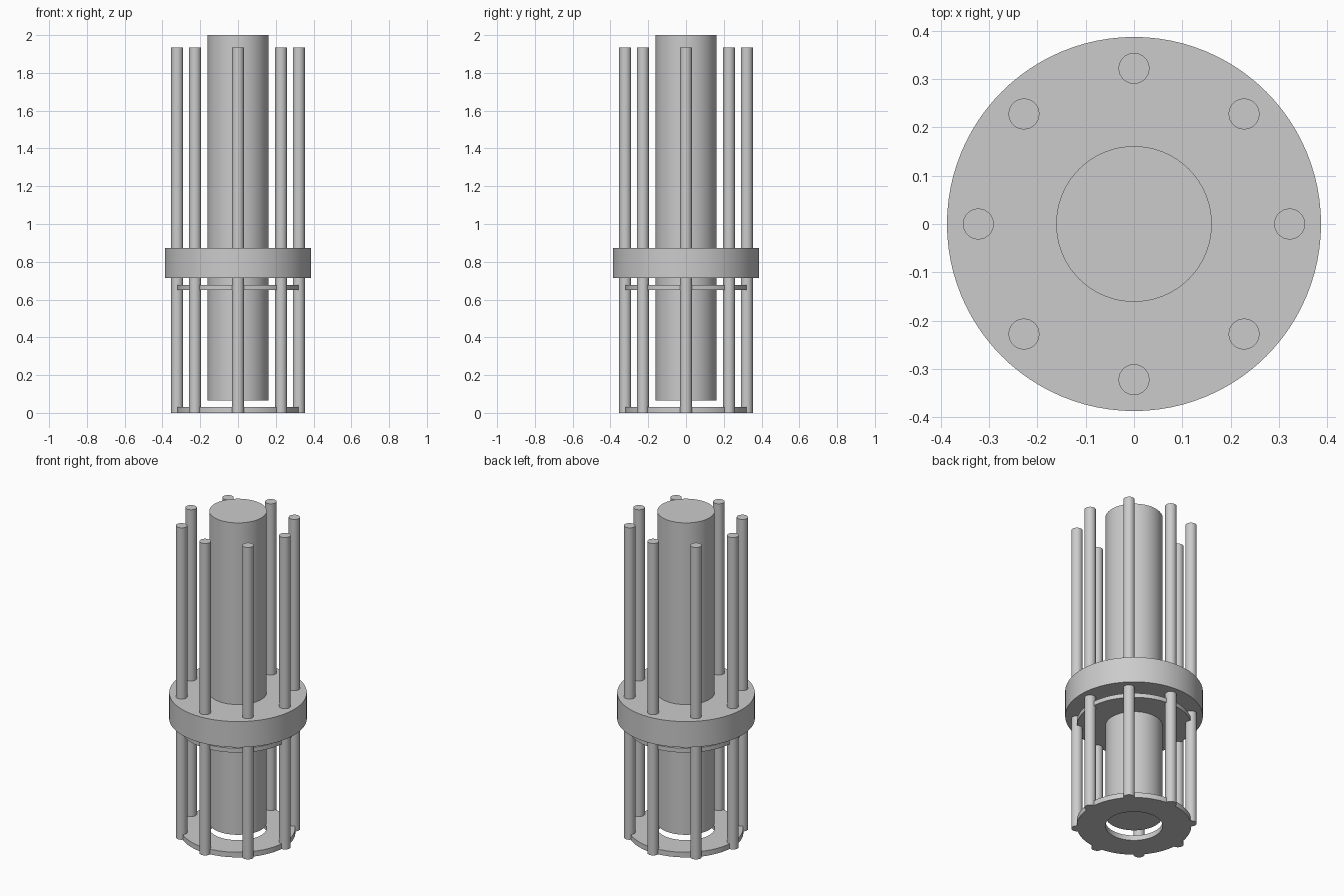
import bpy, bmesh, math

cube = bpy.data.objects.get("Cube")
if cube:
    bpy.data.objects.remove(cube, do_unlink=True)

grey = bpy.data.materials.new("light grey metal")
grey.use_nodes = True
COLOUR = (0.6, 0.6, 0.6, 1)
grey.diffuse_color = COLOUR
grey.node_tree.nodes["Principled BSDF"].inputs["Base Color"].default_value = COLOUR


def lathe(name, profile, steps, x=0, y=0, closed=False):
    """Revolve an (r, z) profile about the vertical axis."""
    bm = bmesh.new()
    verts = [bm.verts.new((r, 0, z)) for r, z in profile]
    pairs = list(zip(verts, verts[1:]))
    if closed:
        pairs.append((verts[-1], verts[0]))
    edges = [bm.edges.new(p) for p in pairs]
    bmesh.ops.spin(bm, geom=verts + edges, cent=(0, 0, 0), axis=(0, 0, 1),
                   angle=math.tau, steps=steps, use_duplicate=False)
    bmesh.ops.remove_doubles(bm, verts=bm.verts, dist=0.0001)
    bmesh.ops.recalc_face_normals(bm, faces=bm.faces)
    mesh = bpy.data.meshes.new(name)
    bm.to_mesh(mesh)
    bm.free()
    mesh.materials.append(grey)
    obj = bpy.data.objects.new(name, mesh)
    obj.location = (x, y, 0)
    bpy.context.collection.objects.link(obj)
    bpy.ops.object.select_all(action='DESELECT')
    obj.select_set(True)
    bpy.context.view_layer.objects.active = obj
    bpy.ops.object.shade_smooth_by_angle(angle=math.radians(30))
    return obj


def cylinder(name, r, z0, z1, steps, x=0, y=0):
    return lathe(name, [(0, z0), (r, z0), (r, z1), (0, z1)], steps, x, y)


def ring(name, inner, outer, z0, z1):
    return lathe(name, [(inner, z0), (outer, z0), (outer, z1), (inner, z1)],
                 96, closed=True)


CORE = 0.161
ROD_CIRCLE = 0.322

# Central core and the flanges around it
cylinder("core", CORE, 0.065, 2.0, 96)
ring("collar", CORE, 0.387, 0.713, 0.873)
ring("middle_plate", CORE, ROD_CIRCLE, 0.65, 0.677)
ring("base_plate", CORE, ROD_CIRCLE, 0, 0.032)

# Eight rods through the flanges
for i in range(8):
    a = math.tau * i / 8
    cylinder(f"rod_{i + 1}", 0.032, 0, 1.935, 32,
             ROD_CIRCLE * math.cos(a), ROD_CIRCLE * math.sin(a))
